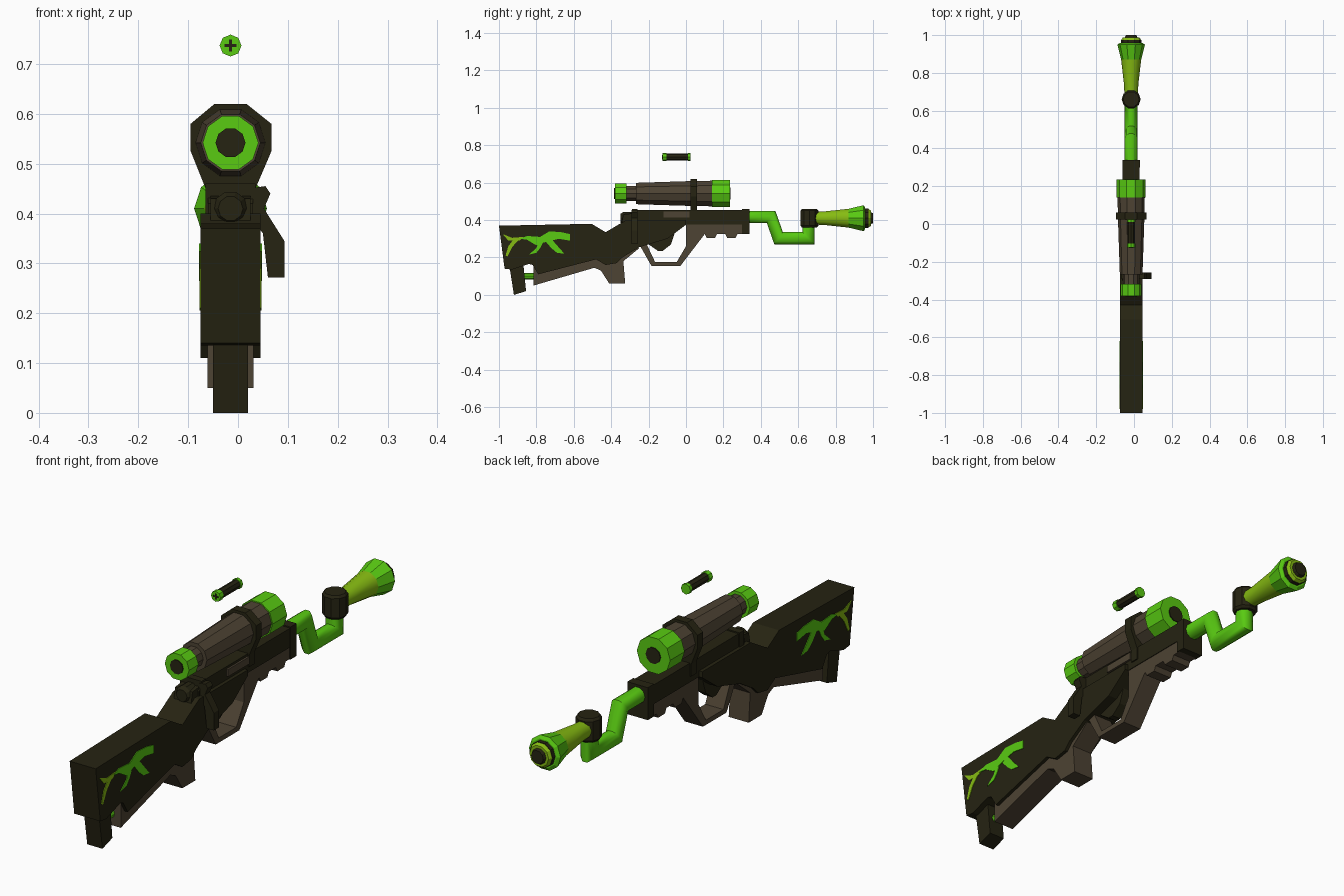
import bpy, bmesh, math

if "Cube" in bpy.data.objects:
    bpy.data.objects.remove(bpy.data.objects["Cube"], do_unlink=True)

CX = -0.015  # centre line of the body


def material(name, rgb):
    m = bpy.data.materials.new(name)
    m.use_nodes = True
    m.diffuse_color = (*rgb, 1)
    bsdf = m.node_tree.nodes["Principled BSDF"]
    bsdf.inputs["Base Color"].default_value = (*rgb, 1)
    bsdf.inputs["Roughness"].default_value = 0.8
    return m


DARK = material("dark olive", (0.019, 0.017, 0.006))
BROWN = material("grey brown", (0.075, 0.056, 0.033))
GREEN = material("bright green", (0.10, 0.60, 0.006))
LIME = material("yellow green", (0.24, 0.50, 0.006))


def finish(name, bm, mat, smooth=None):
    bmesh.ops.recalc_face_normals(bm, faces=bm.faces)
    me = bpy.data.meshes.new(name)
    bm.to_mesh(me)
    bm.free()
    me.materials.append(mat)
    ob = bpy.data.objects.new(name, me)
    bpy.context.collection.objects.link(ob)
    if smooth:
        bpy.ops.object.select_all(action="DESELECT")
        ob.select_set(True)
        bpy.context.view_layer.objects.active = ob
        bpy.ops.object.shade_smooth_by_angle(angle=math.radians(smooth))
    return ob


def prism(name, pts, lo, hi, mat, axis="x"):
    """Extrude a flat outline along x (points are y, z) or y (points are x, z)."""
    bm = bmesh.new()
    put = (lambda p, d: (d, *p)) if axis == "x" else (lambda p, d: (p[0], d, p[1]))
    face = bm.faces.new([bm.verts.new(put(p, lo)) for p in pts])
    new = bmesh.ops.extrude_face_region(bm, geom=[face])["geom"]
    move = (hi - lo, 0, 0) if axis == "x" else (0, hi - lo, 0)
    bmesh.ops.translate(bm, vec=move, verts=[v for v in new if isinstance(v, bmesh.types.BMVert)])
    bmesh.ops.triangulate(bm, faces=[f for f in bm.faces if len(f.verts) > 4])
    return finish(name, bm, mat)


def slab(name, pts, half, mat):
    return prism(name, pts, CX - half, CX + half, mat)


def tube(name, path, mat, n=10, smooth=None):
    """Loft rings along a path of (y, z, radius), with mitred bends."""
    bm = bmesh.new()
    rings = []
    for i, (y, z, r) in enumerate(path):
        a, b = path[max(i - 1, 0)], path[min(i + 1, len(path) - 1)]
        t0 = math.atan2(z - a[1], y - a[0]) if i else None
        t1 = math.atan2(b[1] - z, b[0] - y) if i < len(path) - 1 else t0
        t0 = t1 if t0 is None else t0
        mid, stretch = (t0 + t1) / 2, 1 / math.cos((t1 - t0) / 2)
        ring = []
        for k in range(n):
            u = math.tau * k / n
            s = r * stretch * math.sin(u)
            ring.append(bm.verts.new((CX + r * math.cos(u), y - s * math.sin(mid), z + s * math.cos(mid))))
        rings.append(ring)
    for p, q in zip(rings, rings[1:]):
        for k in range(n):
            j = (k + 1) % n
            bm.faces.new((p[k], p[j], q[j], q[k]))
    bm.faces.new(rings[0])
    bm.faces.new(rings[-1])
    return finish(name, bm, mat, smooth)


def straight(name, z, steps, mat, n=10, smooth=None):
    return tube(name, [(y, z, r) for y, r in steps], mat, n, smooth)


# Stock and grip
slab("stock", [(-1, .37), (-.97, .14), (-.93, .135), (-.84, .165), (-.82, .16), (-.79, .11),
               (-.48, .19), (-.43, .16), (-.37, .17), (-.34, .2), (-.25, .255), (-.1, .3),
               (0, .375), (0, .4), (-.32, .4), (-.43, .335), (-.505, .38)], .06, DARK)
slab("lower_stock", [(-.815, .16), (-.815, .05), (-.49, .145), (-.455, .13), (-.41, .06),
                     (-.325, .06), (-.335, .18), (-.25, .25), (-.35, .27), (-.6, .24)], .046, BROWN)
slab("butt_foot", [(-.945, .16), (-.92, .0), (-.855, .02), (-.87, .17)], .035, DARK)
straight("foot_pin", .1, [(-.875, .018), (-.8, .018)], GREEN, 8)

# Trigger, guard and notched fore-end
slab("trigger_guard_and_fore_end",
     [(-.25, .27), (-.185, .155), (-.03, .155), (.1, .325), (.11, .305), (.155, .305),
      (.165, .325), (.21, .325), (.22, .305), (.265, .305), (.275, .325), (.31, .325),
      (.32, .38), (0, .38), (0, .26), (-.05, .175), (-.165, .175), (-.21, .27)], .042, BROWN)
slab("trigger", [(-.2, .27), (-.15, .235), (-.125, .235), (-.08, .27), (-.06, .33), (-.17, .3)], .02, DARK)

# Receiver, bolt and collars
slab("receiver", [(-.3, .38), (-.3, .42), (-.27, .455), (.3, .455), (.3, .375), (0, .375)], .045, DARK)
straight("bolt_tail", .41, [(-.35, .025), (-.335, .035), (-.25, .035)], DARK)
slab("bolt_base", [(-.345, .38), (-.335, .43), (-.25, .44), (-.25, .38)], .04, DARK)
slab("front_collar", [(.3, .325), (.3, .46), (.34, .46), (.34, .325)], .047, DARK)
slab("bolt_collar", [(-.29, .38), (-.29, .46), (-.26, .46), (-.26, .38)], .05, DARK)
prism("bolt_handle", [(.02, .45), (.055, .455), (.065, .44), (.052, .41), (.093, .345),
                      (.093, .272), (.06, .272), (.05, .36), (.02, .4)], -.292, -.258, DARK, "y")
prism("side_port", [(-.12, .415), (-.12, .445), (.02, .445), (.02, .415)], CX + .045, CX + .053, BROWN)

# Bent barrel with its upright joint and flared muzzle
tube("bent_barrel", [(.32, .417, .034), (.455, .417, .034), (.495, .303, .034),
                     (.655, .303, .034), (.655, .38, .034)], GREEN, 10, 40)
tube("barrel_joint", [(.66, .36, .042), (.66, .37, .05), (.66, .45, .05), (.66, .46, .042)], DARK)
straight("muzzle_cone", .41, [(.69, .036), (.74, .038), (.87, .053)], LIME, 10, 40)
straight("muzzle_flare", .41, [(.87, .053), (.95, .073), (.958, .06)], GREEN)
straight("muzzle_ring", .41, [(.955, .054), (.975, .054)], DARK)
straight("muzzle_lip", .41, [(.975, .052), (.988, .044)], LIME)
straight("muzzle_bore", .41, [(.985, .034), (1.0, .028)], DARK)

# Scope
SZ = .542
straight("eyepiece", SZ, [(-.38, .056), (-.318, .056)], GREEN)
straight("eyepiece_glass", SZ, [(-.384, .03), (-.37, .03)], DARK)
straight("scope_neck", SZ, [(-.32, .043), (-.265, .043)], BROWN)
straight("scope_body", SZ, [(-.268, .06), (.03, .07), (.142, .072)], BROWN)
straight("objective", SZ, [(.14, .077), (.235, .077)], GREEN)
straight("objective_glass", SZ, [(.225, .034), (.239, .034)], DARK)
prism("scope_mount", [(-.047, .62), (.017, .62), (.067, .58), (.067, .525), (.035, .45), (.035, .4),
                      (-.065, .4), (-.065, .45), (-.095, .525), (-.095, .58)], .024, .06, DARK, "y")

# Floating capsule with crossed end caps
PZ = .737
straight("capsule_body", PZ, [(-.105, .019), (.012, .019)], DARK, 8)
for i, (a, b) in enumerate(((-.125, -.103), (.01, .024))):
    straight(f"capsule_cap_{i + 1}", PZ, [(a, .022), (b, .022)], GREEN, 8)
for w, h in ((.012, .003), (.003, .012)):
    prism("capsule_cross", [(CX - w, PZ - h), (CX + w, PZ - h), (CX + w, PZ + h), (CX - w, PZ + h)],
          -.127, -.123, DARK, "y")

# Painted splash on both sides of the stock
splash = {
    "body": (GREEN, [(-.89, .30), (-.85, .315), (-.78, .31), (-.73, .34), (-.665, .335), (-.62, .325),
                     (-.62, .29), (-.68, .30), (-.76, .28), (-.8, .265), (-.85, .295)]),
    "streak": (LIME, [(-.98, .325), (-.93, .305), (-.87, .31), (-.89, .29), (-.95, .29)]),
    "rear_strand": (LIME, [(-.89, .30), (-.93, .255), (-.955, .205), (-.965, .21), (-.95, .26), (-.92, .30)]),
    "middle_strand": (GREEN, [(-.76, .29), (-.78, .25), (-.8, .225), (-.84, .215), (-.8, .25), (-.79, .28)]),
    "front_strand": (GREEN, [(-.72, .30), (-.69, .265), (-.65, .22), (-.69, .225), (-.72, .25), (-.75, .285)]),
}
for side, label in ((1, "left"), (-1, "right")):
    for part, (mat, pts) in splash.items():
        x = CX + side * .059
        prism(f"splash_{part}_{label}", pts, x, x + side * (.004 if part == "body" else .0035), mat)
